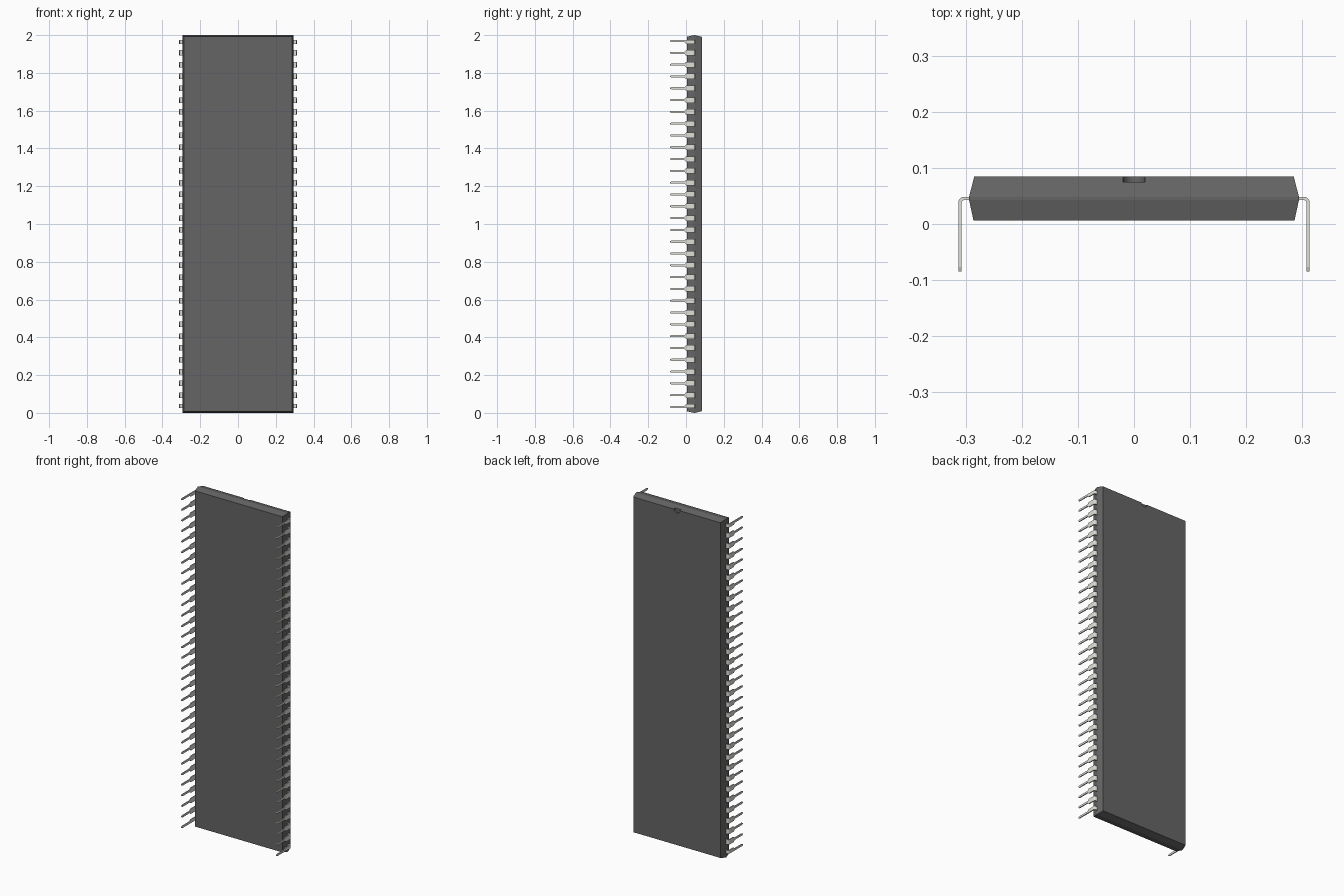
import bpy, bmesh, math

if "Cube" in bpy.data.objects:
    bpy.data.objects.remove(bpy.data.objects["Cube"])

PITCH, COUNT = 0.0625, 32


def material(name, color):
    m = bpy.data.materials.new(name)
    m.diffuse_color = (*color, 1)
    m.use_nodes = True
    m.node_tree.nodes["Principled BSDF"].inputs["Base Color"].default_value = m.diffuse_color
    return m


def make_object(name, bm, mat):
    bmesh.ops.recalc_face_normals(bm, faces=bm.faces)
    me = bpy.data.meshes.new(name)
    bm.to_mesh(me)
    bm.free()
    ob = bpy.data.objects.new(name, me)
    bpy.context.collection.objects.link(ob)
    if mat:
        me.materials.append(mat)
    return ob


def loft(bm, rings):
    rows = [[bm.verts.new(p) for p in ring] for ring in rings]
    for a, b in zip(rows, rows[1:]):
        n = len(a)
        for i in range(n):
            bm.faces.new((a[i], a[(i + 1) % n], b[(i + 1) % n], b[i]))
    bm.faces.new(rows[0])
    bm.faces.new(rows[-1])


dark = material("plastic", (0.13, 0.13, 0.13))
metal = material("metal", (0.75, 0.75, 0.70))

# Moulded body: rectangle sections (y, half width, end inset), widest at the middle
bm = bmesh.new()
sections = [(0.006, 0.286, 0.008), (0.043, 0.294, 0.0),
            (0.0485, 0.294, 0.0), (0.085, 0.2845, 0.0095)]
loft(bm, [[(-w, y, e), (w, y, e), (w, y, 2 - e), (-w, y, 2 - e)]
          for y, w, e in sections])
body = make_object("body", bm, dark)

# Half-round orientation notch in the top end of the back face
bpy.ops.mesh.primitive_cylinder_add(vertices=32, radius=0.0195, depth=0.04,
                                    location=(0, 0.095, 1.992),
                                    rotation=(math.pi / 2, 0, 0))
cutter = bpy.context.object
cutter.name = "notch_cutter"
cutter.hide_render = True
mod = body.modifiers.new("notch", 'BOOLEAN')
mod.operation, mod.solver, mod.object = 'DIFFERENCE', 'EXACT', cutter
bpy.context.view_layer.objects.active = body
bpy.ops.object.modifier_apply(modifier=mod.name)
bpy.data.objects.remove(cutter)

# Bent pins: wide shoulder, rounded bend, then a narrow tapered leg
T, R = 0.0029, 0.0075          # half thickness, bend radius
LEG, SHOULDER = 0.0056, 0.0145  # half widths
PX, PY = 0.3102, 0.0455        # leg centre x, shoulder centre y


def pin(bm, z, low, high):
    path = [(0.285, PY, 90, 1)]
    for i in range(5):
        a = 90 - 22.5 * i
        path.append((PX - R + R * math.cos(math.radians(a)),
                     PY - R + R * math.sin(math.radians(a)), a, 1))
    path += [(PX, 0.000, 0, 1), (PX, -0.008, 0, 0),
             (PX, -0.077, 0, 0), (PX, -0.0848, 0, -0.5)]
    rings = []
    for x, y, a, wide in path:
        nx, ny = T * math.cos(math.radians(a)), T * math.sin(math.radians(a))
        if wide == 1:
            lo, hi = z - low, z + high
        else:
            w = LEG * (1 + wide)
            lo, hi = z - w, z + w
        rings.append([(x - nx, y - ny, lo), (x + nx, y + ny, lo),
                      (x + nx, y + ny, hi), (x - nx, y - ny, hi)])
    loft(bm, rings)


bm = bmesh.new()
for i in range(COUNT):
    # The end pins have their outer shoulder trimmed flush with the leg
    pin(bm, 1 + (i - (COUNT - 1) / 2) * PITCH,
        LEG if i == 0 else SHOULDER,
        LEG if i == COUNT - 1 else SHOULDER)
pins = make_object("pins", bm, metal)
pins.modifiers.new("both_sides", 'MIRROR').use_axis[0] = True
